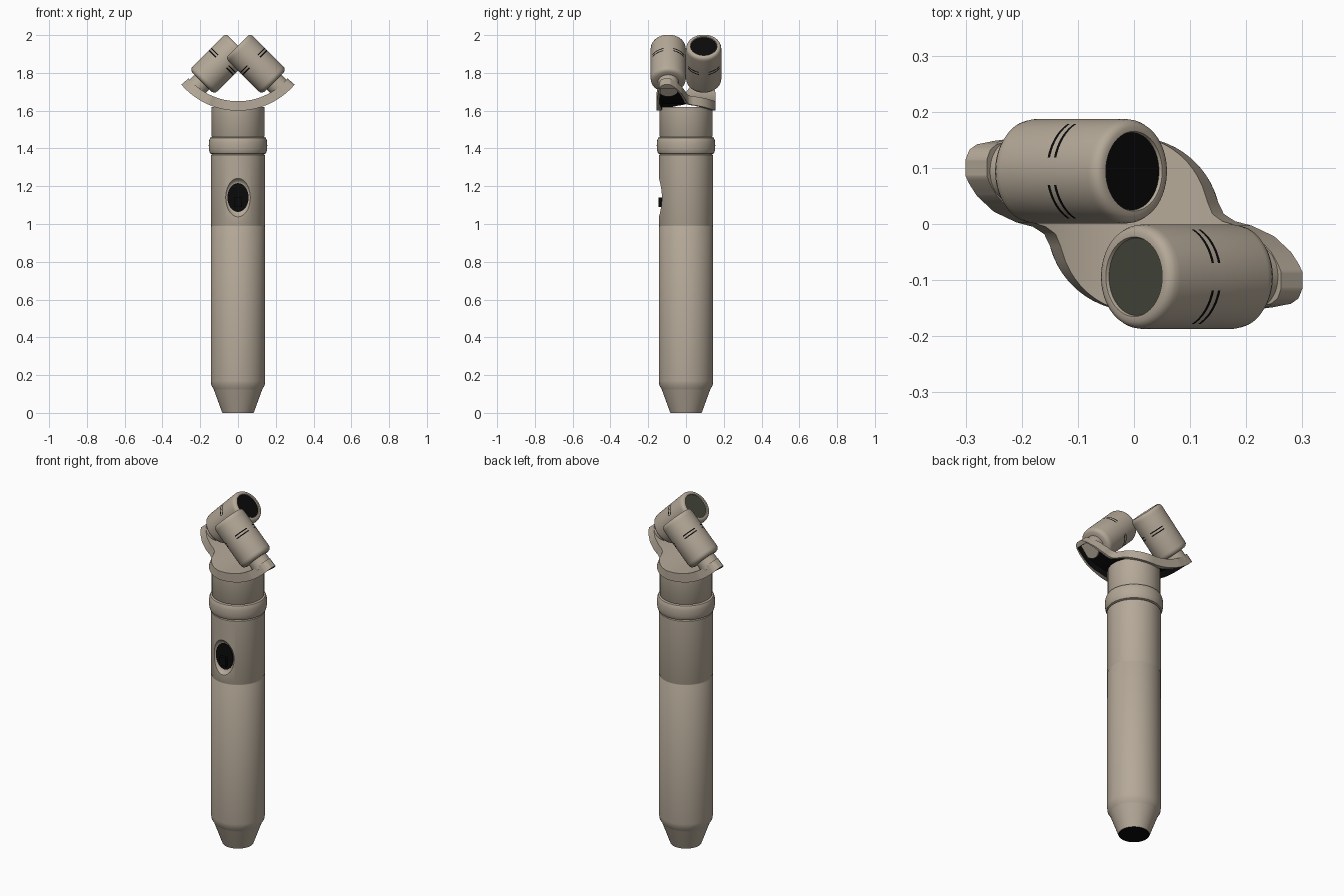
import bpy, bmesh, math
from mathutils import Matrix

if "Cube" in bpy.data.objects:
    bpy.data.objects.remove(bpy.data.objects["Cube"])


def material(name, rgb):
    m = bpy.data.materials.new(name)
    m.diffuse_color = (*rgb, 1)
    m.use_nodes = True
    m.node_tree.nodes["Principled BSDF"].inputs["Base Color"].default_value = m.diffuse_color
    return m


SHELL = material("warm grey metal", (0.46, 0.395, 0.315))
BLACK = material("black", (0.003, 0.003, 0.003))
GREY = material("dark olive grey", (0.06, 0.062, 0.045))


def smooth(ob, angle=35):
    bpy.ops.object.select_all(action='DESELECT')
    ob.select_set(True)
    bpy.context.view_layer.objects.active = ob
    bpy.ops.object.shade_smooth_by_angle(angle=math.radians(angle))


def finish(name, bm, mats, matrix=Matrix()):
    bmesh.ops.recalc_face_normals(bm, faces=bm.faces[:])
    me = bpy.data.meshes.new(name)
    bm.to_mesh(me)
    bm.free()
    for m in mats:
        me.materials.append(m)
    me.transform(matrix)
    ob = bpy.data.objects.new(name, me)
    bpy.context.collection.objects.link(ob)
    smooth(ob)
    return ob


def lathe(profile, n=48):
    """Closed solid of revolution about z from (radius, z) points, capped at both ends."""
    bm = bmesh.new()
    rings = [[bm.verts.new((r * math.cos(2 * math.pi * i / n),
                            r * math.sin(2 * math.pi * i / n), z)) for i in range(n)]
             for r, z in profile]
    for a, b in zip(rings, rings[1:]):
        for i in range(n):
            j = (i + 1) % n
            bm.faces.new((a[i], a[j], b[j], b[i]))
    bm.faces.new(rings[0])
    bm.faces.new(rings[-1])
    return bm


# Handle: tapered foot, long grip, seam and collar
collar = [(0.137 + 0.018 * math.sin(t * math.pi / 8) ** 0.6, 1.415 - 0.045 * math.cos(t * math.pi / 8))
          for t in range(9)]
bm = lathe([(0.083, 0), (0.085, 0.005), (0.127, 0.12), (0.13, 0.128), (0.141, 0.145), (0.144, 0.17),
            (0.144, 0.985), (0.142, 0.988), (0.142, 0.992), (0.1435, 0.996), (0.1435, 1.365)]
           + collar + [(0.14, 1.465), (0.14, 1.62)], 64)
for f in bm.faces:
    if len(f.verts) > 4 and f.calc_center_median().z < 0.01:
        f.material_index = 1
handle = finish("handle", bm, [SHELL, BLACK])

# Dished oval recess in the front of the handle
bm = lathe([(0.058, 0.122), (0.064, 0.126), (0.07, 0.135), (0.085, 0.16)])
to_front = (Matrix.Translation((0, 0, 1.14)) @ Matrix.Diagonal((1, 1, 1.36, 1))
            @ Matrix.Rotation(math.pi / 2, 4, 'X'))
cutter = finish("recess_cutter", bm, [SHELL], to_front)
cutter.hide_render = True
mod = handle.modifiers.new("recess", 'BOOLEAN')
mod.operation = 'DIFFERENCE'
mod.object = cutter
bpy.context.view_layer.update()
handle.data = bpy.data.meshes.new_from_object(
    handle.evaluated_get(bpy.context.evaluated_depsgraph_get()))
handle.modifiers.clear()
bpy.data.objects.remove(cutter)
smooth(handle)

# Black oval button plate and small switch nub
finish("button_plate", lathe([(0.056, 0.121), (0.056, 0.126)]), [BLACK], to_front)
bm = bmesh.new()
bmesh.ops.create_cube(bm, size=1, matrix=Matrix.Translation((0, -0.133, 1.115))
                      @ Matrix.Diagonal((0.04, 0.024, 0.052, 1)))
finish("switch_nub", bm, [BLACK])

# Cradle: curved S-shaped plate, a central disc with an arm on each side
LEFT = [(-0.3, 0.115), (-0.294, 0.132), (-0.28, 0.142), (-0.25, 0.148), (-0.2, 0.155), (0, 0.155)]
RIGHT = [(0.15, 0.039), (0.16, 0.018), (0.18, 0.005), (0.21, -0.003), (0.25, -0.022),
         (0.28, -0.05), (0.294, -0.072), (0.3, -0.085)]
EDGE = LEFT + [(0.155 * math.sin(a / 20), 0.155 * math.cos(a / 20)) for a in range(2, 26, 2)] + RIGHT


def edge(x):
    """Back outline of the plate; the front outline is its half turn."""
    for (x0, y0), (x1, y1) in zip(EDGE, EDGE[1:]):
        if x <= x1 + 1e-6:
            return y0 + (y1 - y0) * (x - x0) / (x1 - x0)
    return EDGE[-1][1]


R_IN, R_HOLLOW, R_OUT, CZ = 0.345, 0.36, 0.395, 1.995
side = [0.3, 0.297, 0.293, 0.287, 0.282, 0.28]
cols = [-x for x in side] + [-0.27 + 0.01 * i for i in range(55)] + side[::-1]
rows = [0, 0.09, 0.1, 0.25, 0.4, 0.5, 0.6, 0.75, 0.9, 0.91, 1]
C, R = len(cols) - 1, len(rows) - 1
bm = bmesh.new()
grid, hollow = {}, set()
for i, x in enumerate(cols):
    ang = math.asin(x / R_OUT)
    lo, hi = -edge(-x), edge(x)
    for j, t in enumerate(rows):
        inside = 5 <= i <= C - 5 and 2 <= j <= R - 2
        if inside:
            hollow.add((i, j))
        for k, r in enumerate((R_IN, R_HOLLOW if inside else R_OUT)):
            grid[i, j, k] = bm.verts.new((r * math.sin(ang), lo + (hi - lo) * t, CZ - r * math.cos(ang)))
for i in range(C):
    for j in range(R):
        cell = [(i, j), (i + 1, j), (i + 1, j + 1), (i, j + 1)]
        for k in (0, 1):
            f = bm.faces.new([grid[a, b, k] for a, b in cell])
            # hollow underside is black
            if k and any(c in hollow for c in cell):
                f.material_index = 1
rim = [(i, 0) for i in range(C)] + [(C, j) for j in range(R)]
rim += [(i, R) for i in range(C, 0, -1)] + [(0, j) for j in range(R, 0, -1)]
for a, b in zip(rim, rim[1:] + rim[:1]):
    bm.faces.new((grid[(*a, 0)], grid[(*b, 0)], grid[(*b, 1)], grid[(*a, 1)]))
finish("cradle", bm, [SHELL, BLACK])


# Two crossed capsules, the second turned half a circle about z
def capsule(name, turn, face_mat):
    bm = lathe([(0.069, -0.006), (0.071, 0), (0.08, 0), (0.088, -0.005), (0.092, -0.014), (0.093, -0.024),
                (0.093, -0.106), (0.093, -0.112), (0.093, -0.122), (0.093, -0.128),
                (0.093, -0.245), (0.091, -0.257), (0.084, -0.266), (0.074, -0.27),
                (0.055, -0.271), (0.055, -0.325)], 72)
    for f in bm.faces:
        c = f.calc_center_median()
        if len(f.verts) > 4 and c.z > -0.1:
            f.material_index = 2
        # paired vent slots on opposite sides
        off = math.degrees(math.atan2(abs(c.y), abs(c.x)))
        if 15 < off < 65 and (abs(c.z + 0.109) < 0.002 or abs(c.z + 0.125) < 0.002):
            f.material_index = 1
    place = (Matrix.Rotation(turn, 4, 'Z') @ Matrix.Translation((0, -0.094, 1.943))
             @ Matrix.Rotation(-math.pi / 4, 4, 'Y'))
    finish(name, bm, [SHELL, BLACK, face_mat], place)


capsule("front_capsule", 0, GREY)
capsule("back_capsule", math.pi, BLACK)
